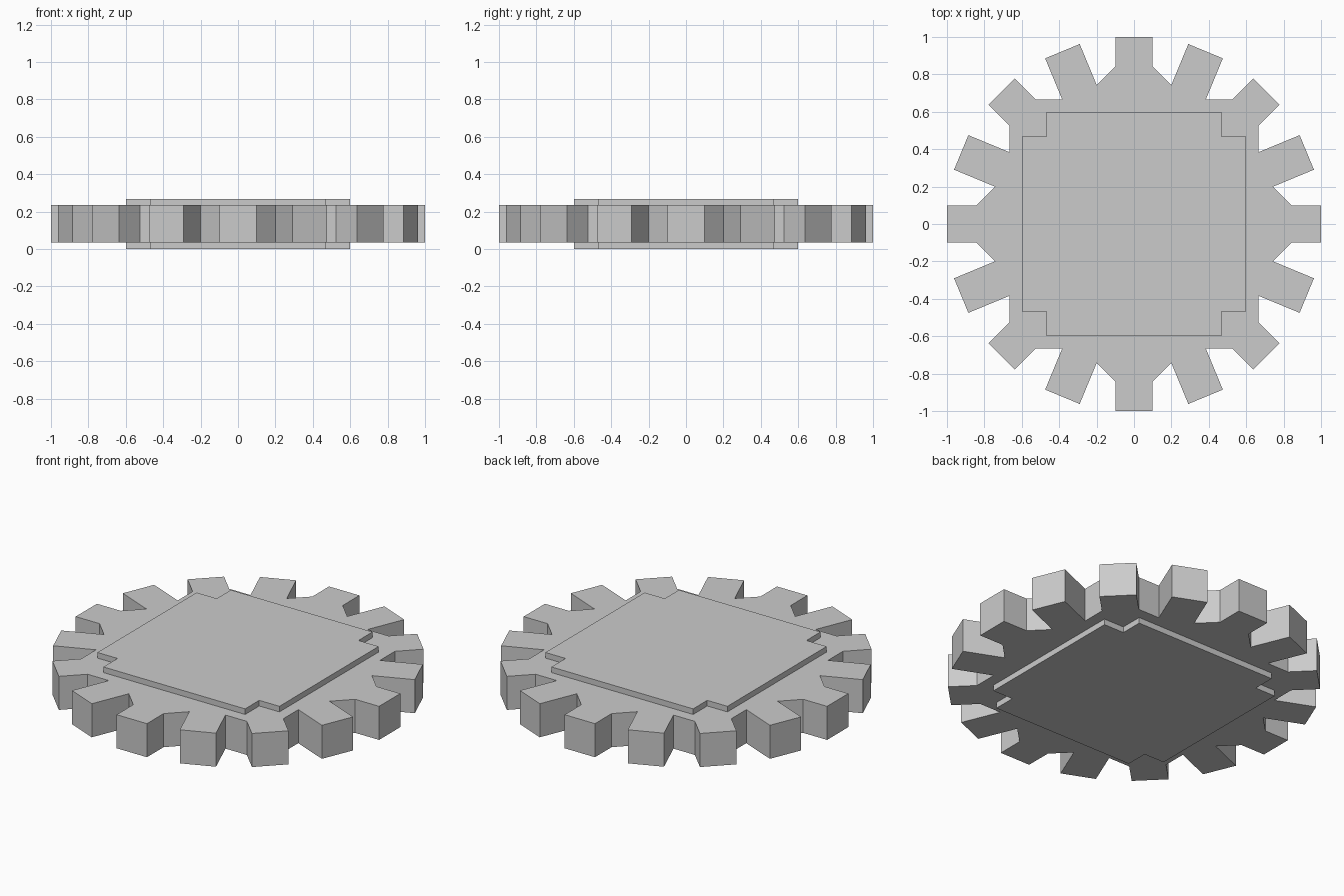
import bpy, bmesh
from math import sin, cos, pi
from mathutils import Vector, Matrix

if "Cube" in bpy.data.objects:
    bpy.data.objects.remove(bpy.data.objects["Cube"])


def prism(name, outline, z0, z1):
    """Extrude a closed counter-clockwise outline from z0 to z1."""
    bm = bmesh.new()
    face = bm.faces.new([bm.verts.new((p[0], p[1], z0)) for p in outline])
    ext = bmesh.ops.extrude_face_region(bm, geom=[face], use_keep_orig=True)
    top = [v for v in ext["geom"] if isinstance(v, bmesh.types.BMVert)]
    bmesh.ops.translate(bm, verts=top, vec=(0, 0, z1 - z0))
    bmesh.ops.recalc_face_normals(bm, faces=bm.faces)
    mesh = bpy.data.meshes.new(name)
    bm.to_mesh(mesh)
    bm.free()
    obj = bpy.data.objects.new(name, mesh)
    bpy.context.collection.objects.link(obj)
    return obj


def turn(p, angle):
    return Matrix.Rotation(angle, 2) @ Vector(p)


# Gear wheel: eight-pointed star body with 16 straight teeth
HALF = 0.1                  # half tooth width
TIP = 1.0                   # tooth tip radius
CORNER = 0.6667 * 2 ** 0.5  # star point radius
a = pi / 8
root_x = (CORNER + HALF / cos(a)) / (1 + sin(a) / cos(a))
half_sector = [(TIP, HALF), (CORNER - HALF, HALF), (root_x, CORNER - root_x),
               turn((TIP, -HALF), a)]
# mirror the half sector about the axis of its second tooth
mirrored = [turn((p[0], -p[1]), 2 * a) for p in reversed(half_sector)]
sector = half_sector + mirrored
outline = [turn(p, 2 * a * i) for i in range(8) for p in sector]
prism("gear_wheel", outline, 0.0345, 0.2345)

# Hub plate: square with notched corners, proud of both gear faces
quarter = [(0.6, 0.467), (0.467, 0.467), (0.467, 0.6)]
hub = [turn(p, pi / 2 * i) for i in range(4) for p in quarter]
prism("hub_plate", hub, 0.0, 0.268)
